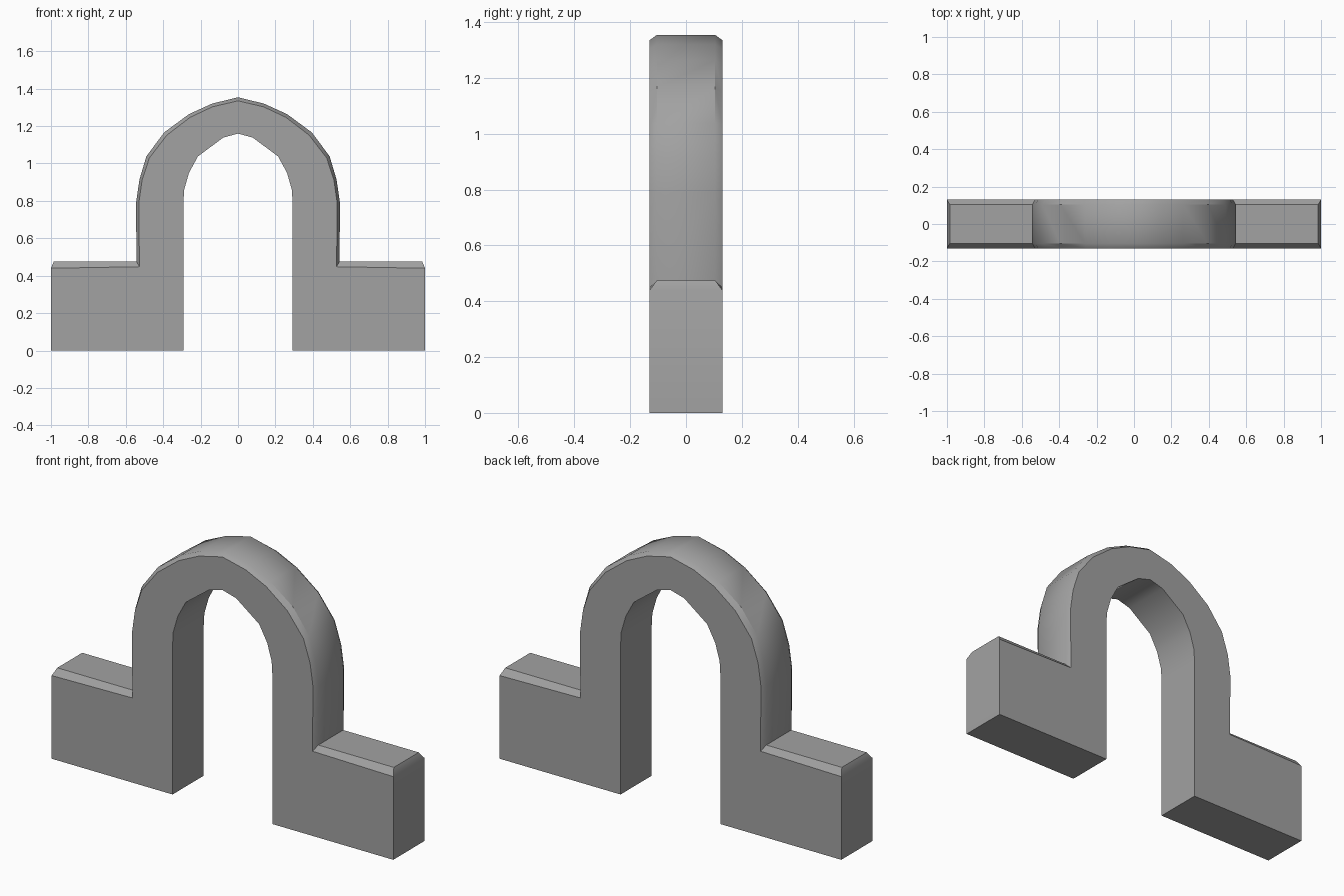
import bpy, bmesh, math

cube = bpy.data.objects.get("Cube")
if cube:
    bpy.data.objects.remove(cube, do_unlink=True)

FACE_Y, CREST_Y = 0.13, 0.104      # half depths of the faces and of the chamfered top

# Half profiles (x, z) of the left side, running up to the arch apex
face_half = [(1, 0.44), (0.527, 0.448), (0.53, 0.79), (0.513, 0.91), (0.474, 1.03),
             (0.38, 1.152), (0.256, 1.247), (0.137, 1.303), (0, 1.335)]
crest_half = [(0.985, 0.475), (0.543, 0.475), (0.545, 0.79), (0.527, 0.914), (0.49, 1.038),
              (0.395, 1.166), (0.262, 1.264), (0.139, 1.32), (0, 1.354)]
inner_half = [(0.292, 0), (0.292, 0.79), (0.288, 0.86), (0.262, 0.95),
              (0.215, 1.037), (0.08, 1.138), (0, 1.16)]


def mirrored(half):
    return half + [(-x, z) for x, z in reversed(half[:-1])]


bm = bmesh.new()


def row(points, y):
    return [bm.verts.new((x, y, z)) for x, z in points]


def strip(a, b):
    for i in range(len(a) - 1):
        bm.faces.new((a[i], a[i + 1], b[i + 1], b[i]))


# Outer edge of each face, chamfer crest and opening, at front and back
outline = [(1, 0)] + mirrored(face_half) + [(-1, 0)]
outer = [row(outline, s * FACE_Y) for s in (-1, 1)]
crest = [row(mirrored(crest_half), s * CREST_Y) for s in (-1, 1)]
inner = [row(mirrored(inner_half), s * FACE_Y) for s in (-1, 1)]

for i in (0, 1):
    bm.faces.new(outer[i] + inner[i][::-1])     # flat front and back
    strip(outer[i][1:-1], crest[i])             # long chamfers
strip(*crest)                                   # arch back and wall tops
strip(*inner)                                   # opening
strip(outer[0][:2], outer[1][:2])               # wall ends
strip(outer[0][-2:], outer[1][-2:])
for k, c in ((1, 0), (-2, -1)):                 # end chamfers
    bm.faces.new((outer[0][k], outer[1][k], crest[1][c], crest[0][c]))
for k in (0, -1):                               # undersides
    bm.faces.new((outer[0][k], outer[1][k], inner[1][k], inner[0][k]))
bmesh.ops.recalc_face_normals(bm, faces=bm.faces)

mesh = bpy.data.meshes.new("arched_wall")
bm.to_mesh(mesh)
bm.free()
arch = bpy.data.objects.new("arched_wall", mesh)
bpy.context.collection.objects.link(arch)

# Stone grey
stone = bpy.data.materials.new("stone_grey")
stone.use_nodes = True
colour = (0.36, 0.36, 0.36, 1)
stone.diffuse_color = colour
stone.node_tree.nodes["Principled BSDF"].inputs["Base Color"].default_value = colour
mesh.materials.append(stone)

bpy.ops.object.select_all(action="DESELECT")
arch.select_set(True)
bpy.context.view_layer.objects.active = arch
bpy.ops.object.shade_smooth_by_angle(angle=math.radians(35))
